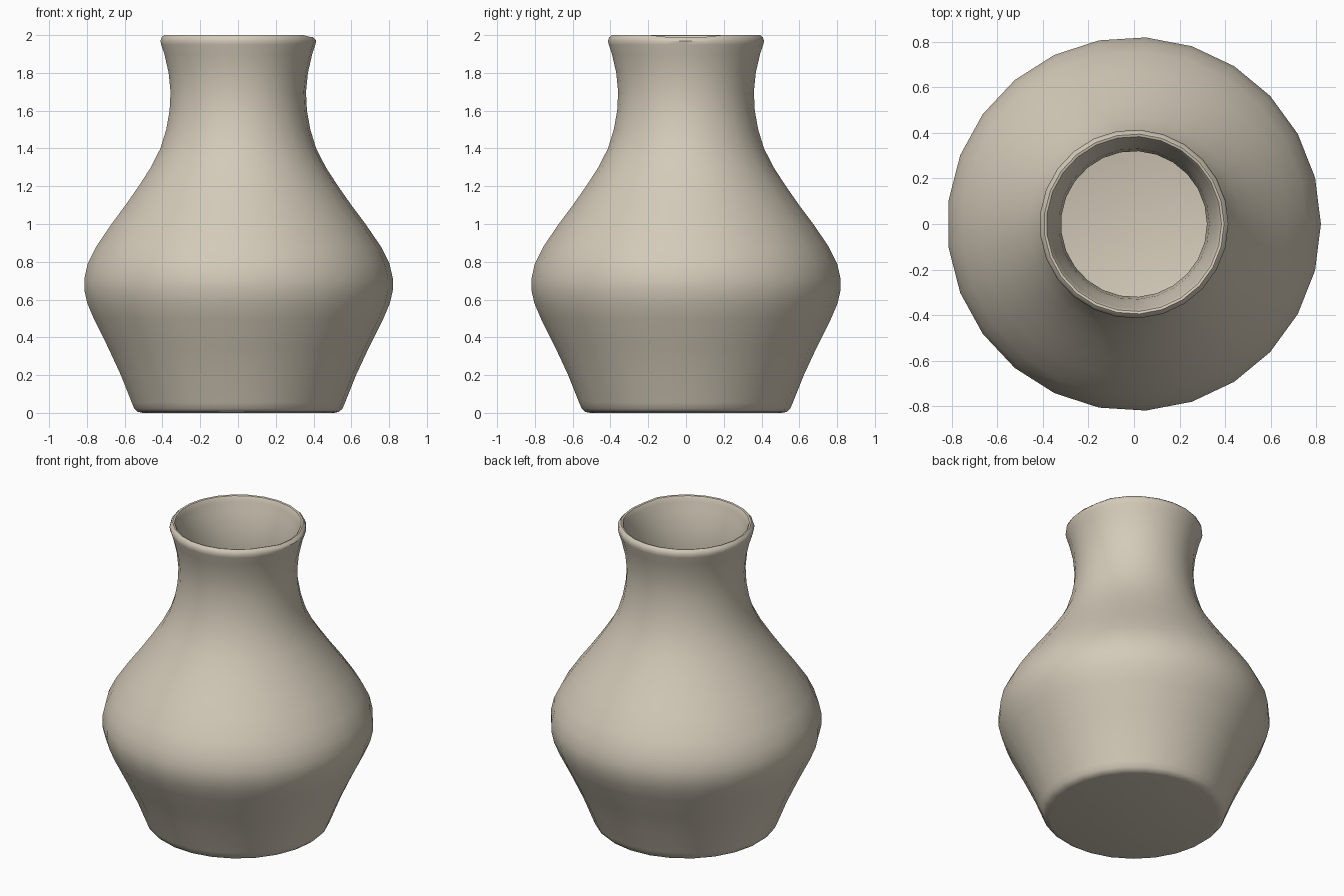
import bpy, bmesh, math
from mathutils import Vector

default = bpy.data.objects.get("Cube")
if default:
    bpy.data.objects.remove(default, do_unlink=True)

SIDES = 25
WALL = 0.04

# Outer wall as (radius, height), base to lip
outer = [(0.51, 0), (0.535, 0.006), (0.553, 0.022), (0.567, 0.055), (0.625, 0.2),
         (0.695, 0.35), (0.77, 0.5), (0.804, 0.58), (0.82, 0.65), (0.82, 0.71),
         (0.802, 0.79), (0.757, 0.88), (0.675, 1.0), (0.6, 1.1), (0.53, 1.2),
         (0.465, 1.3), (0.414, 1.4), (0.383, 1.5), (0.365, 1.6), (0.36, 1.7),
         (0.37, 1.8), (0.393, 1.9), (0.41, 1.95)]
lip = [(0.414, 1.97), (0.408, 1.988), (0.395, 2.0), (0.384, 1.997), (0.377, 1.985)]

# Inner wall follows the outer one at a constant thickness
inner = []
for i in range(len(outer) - 1, 3, -1):
    a, b = outer[i - 1], outer[min(i + 1, len(outer) - 1)]
    t = Vector((b[0] - a[0], b[1] - a[1])).normalized()
    inner.append((outer[i][0] - WALL * t.y, outer[i][1] + WALL * t.x))
inner.append((0.53, WALL + 0.02))
inner.append((0.49, WALL))

# Spin the profile into rings of faces
bm = bmesh.new()
rings = []
for r, z in outer + lip + inner:
    ring = []
    for k in range(SIDES):
        a = math.tau * k / SIDES
        # Slight dip worn into the lip on the left side
        dip = 0.01 if z > 1.98 and k in (0, 1, SIDES - 1) else 0
        ring.append(bm.verts.new((r * math.cos(a), r * math.sin(a), z - dip)))
    rings.append(ring)
for low, high in zip(rings, rings[1:]):
    for k in range(SIDES):
        n = (k + 1) % SIDES
        bm.faces.new((low[k], low[n], high[n], high[k]))

# Underside and inside floor
bm.faces.new(rings[0][::-1])
bm.faces.new(rings[-1])
bmesh.ops.recalc_face_normals(bm, faces=bm.faces)

mesh = bpy.data.meshes.new("vase")
bm.to_mesh(mesh)
bm.free()
vase = bpy.data.objects.new("vase", mesh)
bpy.context.collection.objects.link(vase)

# Pale clay
clay = bpy.data.materials.new("pale_clay")
clay.use_nodes = True
colour = (0.65, 0.59, 0.48, 1)
clay.diffuse_color = colour
clay.node_tree.nodes["Principled BSDF"].inputs["Base Color"].default_value = colour
mesh.materials.append(clay)

bpy.ops.object.select_all(action='DESELECT')
vase.select_set(True)
bpy.context.view_layer.objects.active = vase
bpy.ops.object.shade_smooth_by_angle(angle=math.radians(40))
